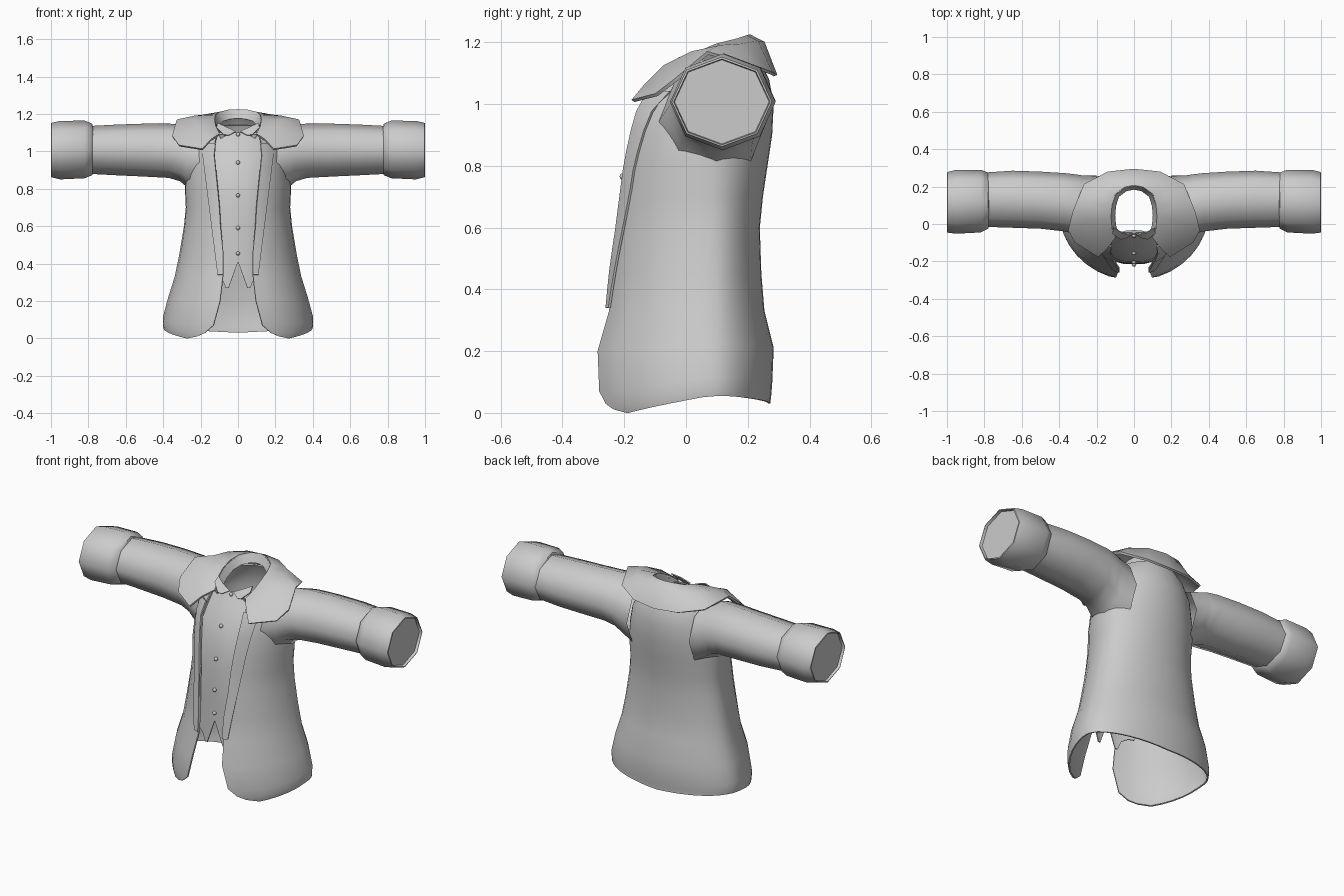
import bpy, bmesh, math
from math import sin, cos, pi

if "Cube" in bpy.data.objects:
    bpy.data.objects.remove(bpy.data.objects["Cube"])

cloth = bpy.data.materials.new("grey_cloth")
cloth.diffuse_color = (0.6, 0.6, 0.6, 1)
cloth.use_nodes = True
cloth.node_tree.nodes["Principled BSDF"].inputs["Base Color"].default_value = cloth.diffuse_color


def finish(name, bm, mirror=True, thick=0.0, angle=60):
    """Turn a bmesh into a smooth, optionally mirrored and thickened part."""
    bmesh.ops.remove_doubles(bm, verts=bm.verts, dist=0.0005)
    bmesh.ops.recalc_face_normals(bm, faces=bm.faces)
    me = bpy.data.meshes.new(name)
    bm.to_mesh(me)
    bm.free()
    me.materials.append(cloth)
    ob = bpy.data.objects.new(name, me)
    bpy.context.collection.objects.link(ob)
    if mirror:
        m = ob.modifiers.new("mirror", 'MIRROR')
        m.use_clip = True
        m.merge_threshold = 0.001
    if thick:
        s = ob.modifiers.new("thickness", 'SOLIDIFY')
        s.thickness = thick
        s.offset = 0
    bpy.ops.object.select_all(action='DESELECT')
    ob.select_set(True)
    bpy.context.view_layer.objects.active = ob
    bpy.ops.object.convert(target='MESH')
    bpy.ops.object.shade_smooth_by_angle(angle=math.radians(angle))
    return ob


def grid(rows, closed=False, cap=False):
    """Quads between successive rows of points."""
    bm = bmesh.new()
    vs = [[bm.verts.new(p) for p in r] for r in rows]
    n = len(rows[0])
    for a, b in zip(vs, vs[1:]):
        for i in range(n if closed else n - 1):
            j = (i + 1) % n
            bm.faces.new((a[i], a[j], b[j], b[i]))
    if cap:
        bm.faces.new(vs[-1])
    return bm


def lerp_table(table, z):
    """Interpolate a table whose first column is z."""
    if z <= table[0][0]:
        return table[0][1:]
    for a, b in zip(table, table[1:]):
        if z <= b[0]:
            f = (z - a[0]) / (b[0] - a[0])
            return [p + (q - p) * f for p, q in zip(a[1:], b[1:])]
    return table[-1][1:]


# Coat body: z, half width, front y, back y, half width of the front opening
BODY = [
    (0.0, .395, -.285, .27, .27), (.012, .397, -.29, .27, .215),
    (.03, .398, -.295, .272, .175), (.07, .398, -.298, .275, .13),
    (.2, .37, -.295, .28, .095), (.33, .335, -.255, .25, .08),
    (.45, .31, -.245, .24, .08), (.6, .285, -.23, .235, .095),
    (.7, .275, -.22, .245, .10), (.8, .28, -.21, .26, .11),
    (.9, .27, -.195, .275, .12), (1.0, .25, -.175, .28, .13),
    (1.08, .21, -.11, .265, .115), (1.14, .15, -.04, .235, .115),
]
YC = .08


def front_y(x, z):
    w, yf, yb, x0 = lerp_table(BODY, z)
    return YC - (YC - yf) * math.sqrt(max(0, 1 - (x / w) ** 2))


def hem(t):
    rise = .055 * min(1, max(0, (t - .75) / .8))
    return rise - .025 * max(0, (t - 1.9) / 1.24)


rows = []
for z, w, yf, yb, x0 in BODY:
    t0 = math.asin(x0 / w)
    row = []
    for i in range(17):
        t = t0 + (pi - t0) * i / 16
        depth = (YC - yf) if t < pi / 2 else (yb - YC)
        x = 0 if i == 16 else w * sin(t)
        row.append((x, YC - depth * cos(t), z + hem(t) * max(0, 1 - z / .3)))
    rows.append(row)
finish("coat_body", grid(rows), thick=.008)

# Lapels: strips lying on the coat fronts
rows = []
for i in range(12):
    z = .34 + .70 * i / 11
    inner = lerp_table(BODY, z)[3] - .002
    outer = .108 + (.195 - .108) * i / 11
    rows.append([(x, front_y(x, z) - .012, z) for x in
                 (inner + (outer - inner) * k / 3 for k in range(4))])
finish("lapel", grid(rows), thick=.008)

# Waistcoat front: centre profile with a notched lower edge
VEST = [(.27, -.215), (.45, -.212), (.6, -.21), (.765, -.198), (.86, -.178),
        (.94, -.15), (1.0, -.118), (1.05, -.085), (1.1, -.05)]
VEST_HEM = [(0, .41), (.05, .27), (.065, .27), (.085, .32), (.12, .34), (.15, .34)]
rows = []
for x, bottom in VEST_HEM:
    row = []
    for i in range(15):
        z = bottom + (1.1 - bottom) * i / 14
        xs = x * (1 - .2 * max(0, (z - .9) / .2))
        row.append((xs, lerp_table(VEST, z)[0] + 1.6 * xs * xs, z))
    rows.append(row)
finish("waistcoat", grid(rows), thick=.006)

# Buttons down the waistcoat
for z in (.455, .59, .765, .94, 1.09):
    bm = bmesh.new()
    bmesh.ops.create_uvsphere(bm, u_segments=10, v_segments=6, radius=.011)
    bmesh.ops.translate(bm, verts=bm.verts, vec=(0, lerp_table(VEST, z)[0] - .006, z))
    finish("button", bm, mirror=False)


# Sleeves and cuffs: eight-sided rings along x
def ring(x, y0, y1, z0, z1):
    yc, zc, ry, rz = (y0 + y1) / 2, (z0 + z1) / 2, (y1 - y0) / 2, (z1 - z0) / 2
    return [(x, yc + ry * cos(k * pi / 4), zc + rz * sin(k * pi / 4)) for k in range(8)]


SLEEVE = [(.20, -.09, .26, .76, 1.12), (.28, -.065, .26, .815, 1.14),
          (.31, -.055, .265, .84, 1.145), (.37, -.04, .272, .858, 1.148),
          (.5, -.025, .28, .865, 1.148), (.65, -.02, .285, .872, 1.143),
          (.80, -.015, .275, .88, 1.135)]
finish("sleeve", grid([ring(*r) for r in SLEEVE], closed=True))

CUFF = [(.775, -.01, .265, .885, 1.13), (.78, -.025, .275, .872, 1.148),
        (.82, -.045, .29, .856, 1.164), (.95, -.052, .29, .85, 1.163),
        (.998, -.046, .278, .862, 1.152), (1.0, -.04, .272, .868, 1.146),
        (.985, -.037, .269, .871, 1.143)]
finish("cuff", grid([ring(*r) for r in CUFF], closed=True, cap=True), angle=50)

# Wide collar: neck edge, crest and outer edge, from front to back
COLLAR = [
    ((.10, -.07, 1.09), (.145, -.13, 1.06), (.19, -.172, 1.01)),
    ((.12, -.02, 1.13), (.21, -.07, 1.12), (.315, -.095, 1.03)),
    ((.125, .04, 1.165), (.24, .02, 1.165), (.35, -.03, 1.08)),
    ((.12, .10, 1.19), (.23, .11, 1.185), (.325, .07, 1.165)),
    ((.10, .16, 1.205), (.19, .18, 1.19), (.265, .21, 1.125)),
    ((.05, .195, 1.217), (.10, .23, 1.20), (.14, .275, 1.10)),
    ((0, .205, 1.22), (0, .25, 1.197), (0, .29, 1.092)),
]
finish("collar", grid(COLLAR), thick=.012)

# Neck band inside the collar
neck = [(0, -.052, 1.095), (.05, -.055, 1.095)] + [r[0] for r in COLLAR]
band = [[p, (p[0] * .82, .07 + (p[1] - .07) * .86, p[2] - .045)] for p in neck]
finish("neck_band", grid(band), thick=.005)

# Shirt collar tips
tip = [[(.012, -.058, 1.105), (.05, -.078, 1.085)],
       [(.065, -.045, 1.13), (.075, -.08, 1.088)],
       [(.11, -.02, 1.15), (.115, -.05, 1.125)]]
finish("shirt_collar", grid(tip), thick=.006)
